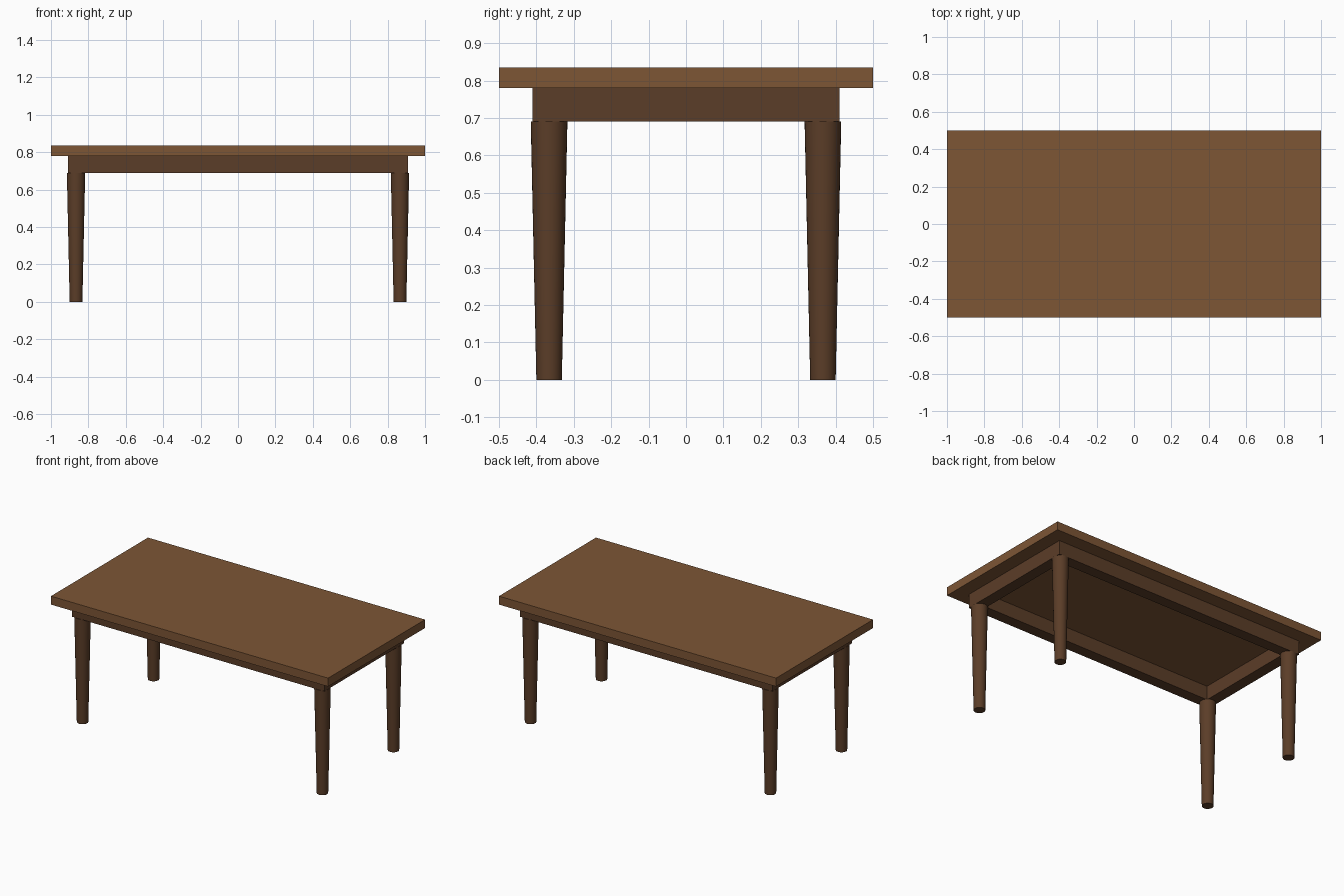
import bpy, bmesh
from mathutils import Vector

if "Cube" in bpy.data.objects:
    bpy.data.objects.remove(bpy.data.objects["Cube"])


def material(name, color):
    m = bpy.data.materials.new(name)
    m.diffuse_color = color
    m.use_nodes = True
    m.node_tree.nodes["Principled BSDF"].inputs["Base Color"].default_value = m.diffuse_color
    return m


top_wood = material("top_wood", (0.205, 0.092, 0.036, 1))
dark_wood = material("dark_wood", (0.105, 0.047, 0.021, 1))


def box(name, lo, hi, mat):
    lo, hi = Vector(lo), Vector(hi)
    bpy.ops.mesh.primitive_cube_add(size=1, location=(lo + hi) / 2)
    o = bpy.context.object
    o.name = name
    o.scale = hi - lo
    bpy.ops.object.transform_apply(location=False, rotation=False, scale=True)
    o.data.materials.append(mat)
    return o


TOP, UNDER, LEG_TOP = 0.835, 0.78, 0.69
AX, AY, T = 0.91, 0.41, 0.073      # apron half sizes and rail thickness

# Table top
box("table_top", (-1, -0.5, UNDER), (1, 0.5, TOP), top_wood)

# Apron: one mitred rectangular ring under the top
bm = bmesh.new()
rings = []
for z in (LEG_TOP, UNDER):
    for inset in (0, T):
        x, y = AX - inset, AY - inset
        rings.append([bm.verts.new((sx * x, sy * y, z))
                      for sx, sy in ((-1, -1), (1, -1), (1, 1), (-1, 1))])
out_lo, in_lo, out_hi, in_hi = rings
for a, b in ((out_lo, out_hi), (out_hi, in_hi), (in_hi, in_lo), (in_lo, out_lo)):
    for i in range(4):
        j = (i + 1) % 4
        bm.faces.new((a[i], a[j], b[j], b[i]))
bmesh.ops.recalc_face_normals(bm, faces=bm.faces)
mesh = bpy.data.meshes.new("apron")
bm.to_mesh(mesh)
bm.free()
apron = bpy.data.objects.new("apron", mesh)
bpy.context.collection.objects.link(apron)
mesh.materials.append(dark_wood)

# Four tapered round legs
for sy, depth in ((-1, "front"), (1, "back")):
    for sx, side in ((-1, "left"), (1, "right")):
        bpy.ops.mesh.primitive_cone_add(
            vertices=32, radius1=0.034, radius2=0.049, depth=LEG_TOP,
            location=(sx * 0.866, sy * 0.366, LEG_TOP / 2))
        leg = bpy.context.object
        leg.name = f"{depth}_{side}_leg"
        leg.data.materials.append(dark_wood)
        bpy.ops.object.shade_smooth_by_angle()
